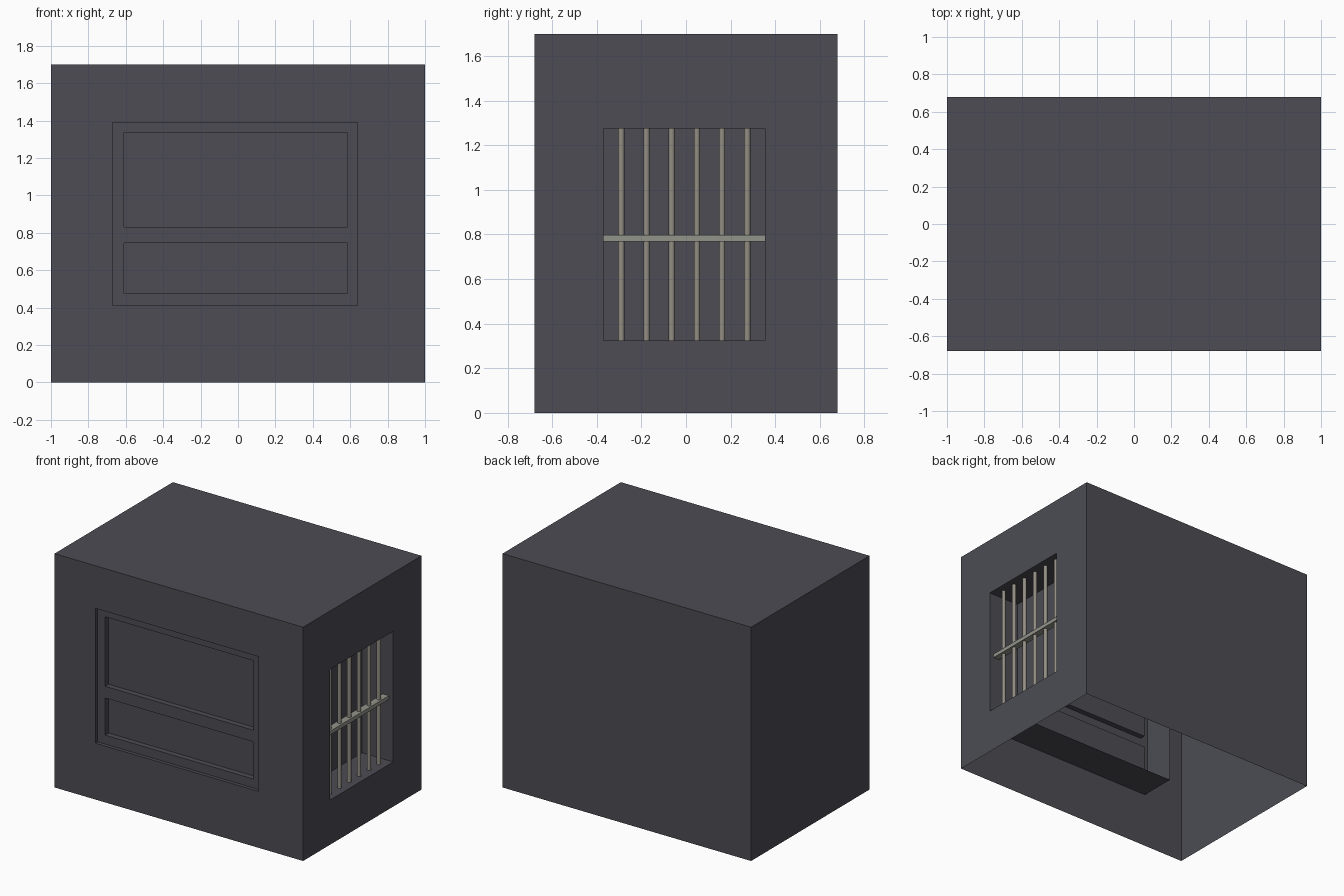
import bpy, bmesh, math

if "Cube" in bpy.data.objects:
    bpy.data.objects.remove(bpy.data.objects["Cube"])


def material(name, r, g, b):
    m = bpy.data.materials.new(name)
    m.diffuse_color = (r, g, b, 1)
    m.use_nodes = True
    m.node_tree.nodes["Principled BSDF"].inputs["Base Color"].default_value = m.diffuse_color
    return m


wall = material("dark_slate", 0.072, 0.072, 0.088)
steel = material("warm_grey_bar", 0.29, 0.27, 0.23)
rail_grey = material("pale_grey_rail", 0.29, 0.30, 0.26)

W, D, H = 1.0, 0.68, 1.70


def finish(bm, name, mat):
    bmesh.ops.remove_doubles(bm, verts=bm.verts, dist=1e-5)
    me = bpy.data.meshes.new(name)
    bm.to_mesh(me)
    bm.free()
    me.materials.append(mat)
    ob = bpy.data.objects.new(name, me)
    bpy.context.collection.objects.link(ob)
    return ob


def quad(bm, pts):
    bm.faces.new([bm.verts.new(p) for p in pts])


def front(u, v, d):          # point on the front wall, d inward
    return (u, -D + d, v)


def right(u, v, d):          # point on the right wall, d inward
    return (W - d, u, v)


def corners(r):
    a, b, c, d = r           # u0, u1, v0, v1
    return [(a, c), (b, c), (b, d), (a, d)]


def panel(bm, at, r, d):
    quad(bm, [at(u, v, d) for u, v in corners(r)])


def ring(bm, at, outer, inner, d_out, d_in):
    """Band between two rectangles; equal rectangles give a reveal."""
    o, i = corners(outer), corners(inner)
    for k in range(4):
        n = (k + 1) % 4
        quad(bm, [at(*o[k], d_out), at(*o[n], d_out), at(*i[n], d_in), at(*i[k], d_in)])


# Bottomless shell with openings in the front and right walls
window = (-0.67, 0.64, 0.41, 1.39)
opening = (-0.37, 0.355, 0.325, 1.275)
bm = bmesh.new()
ring(bm, front, (-W, W, 0, H), window, 0, 0)
ring(bm, right, (-D, D, 0, H), opening, 0, 0)
quad(bm, [(W, D, 0), (-W, D, 0), (-W, D, H), (W, D, H)])
quad(bm, [(-W, D, 0), (-W, -D, 0), (-W, -D, H), (-W, D, H)])
quad(bm, [(-W, -D, H), (W, -D, H), (W, D, H), (-W, D, H)])
finish(bm, "building_shell", wall)

# Reveals running inward from both openings
bm = bmesh.new()
ring(bm, front, window, window, 0, 0.27)
finish(bm, "window_reveal", wall)
bm = bmesh.new()
ring(bm, right, opening, opening, 0, 0.25)
panel(bm, right, opening, 0.25)
finish(bm, "barred_recess", wall)

# Window frame with two sunken panes
F, P = 0.025, 0.065
x0, x1 = -0.61, 0.585
mid = 0.79
bm = bmesh.new()
for half, pane in (((-0.67, 0.64, mid, 1.39), (x0, x1, 0.83, 1.335)),
                   ((-0.67, 0.64, 0.41, mid), (x0, x1, 0.475, 0.745))):
    ring(bm, front, half, pane, F, F)
    ring(bm, front, pane, pane, F, P)
    panel(bm, front, pane, P)
finish(bm, "window_frame", wall)

# Vertical bars
for k in range(6):
    bpy.ops.mesh.primitive_cylinder_add(
        vertices=12, radius=0.014, depth=0.95,
        location=(0.94, -0.29 + k * 0.113, 0.80))
    bar = bpy.context.object
    bar.name = "vertical_bar_%d" % (k + 1)
    bar.data.materials.append(steel)
    bpy.ops.object.shade_smooth_by_angle(angle=math.radians(40))

# Flat cross rail
bpy.ops.mesh.primitive_cube_add(size=1, location=(0.94, -0.0075, 0.783))
rail = bpy.context.object
rail.name = "cross_rail"
rail.scale = (0.05, 0.725, 0.028)
rail.data.materials.append(rail_grey)
